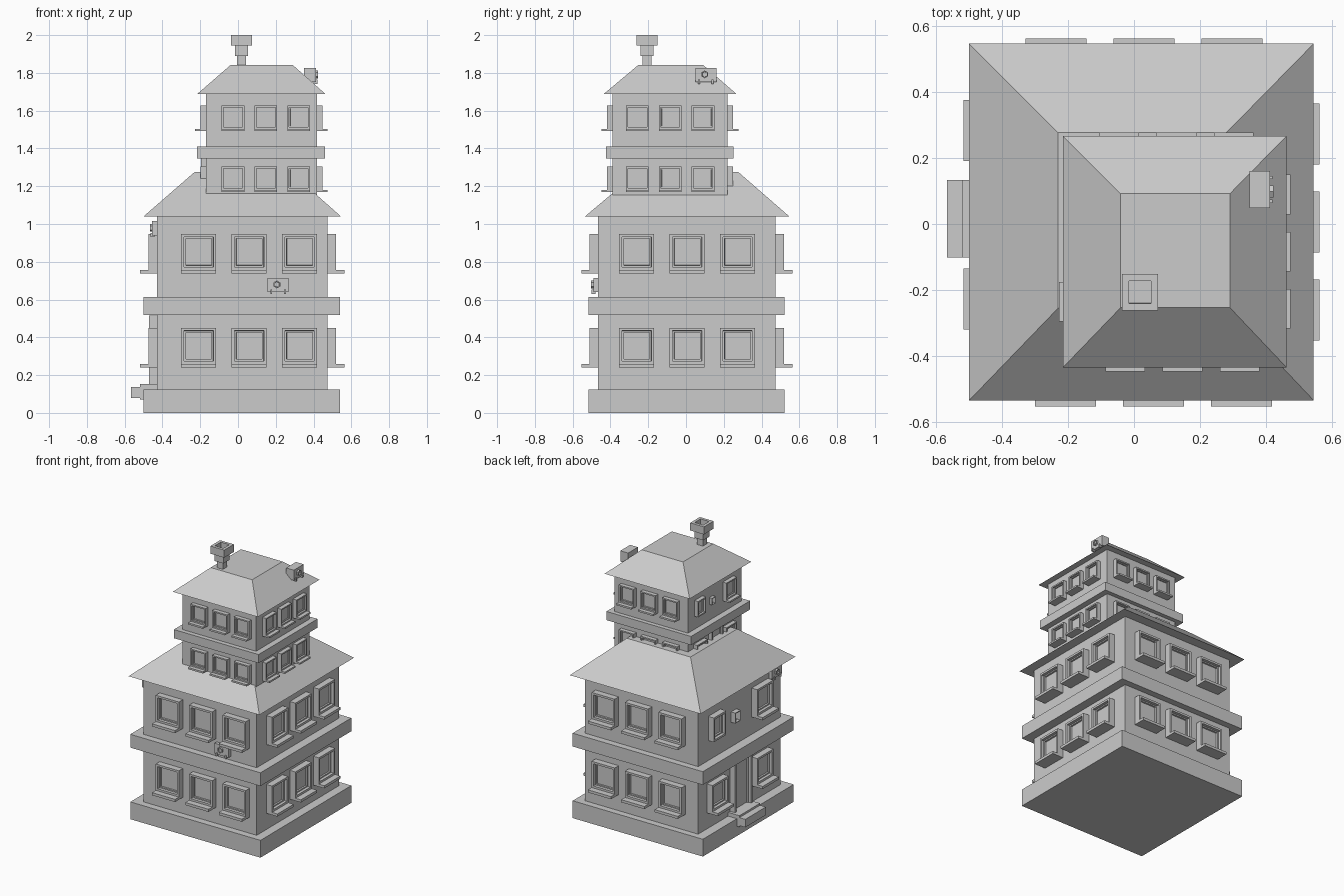
import bpy, bmesh
from math import pi
from mathutils import Matrix, Vector

if "Cube" in bpy.data.objects:
    bpy.data.objects.remove(bpy.data.objects["Cube"])


def finish(bm, name, mat=None):
    if mat is not None:
        bm.transform(mat)
    bmesh.ops.recalc_face_normals(bm, faces=bm.faces)
    me = bpy.data.meshes.new(name)
    bm.to_mesh(me)
    bm.free()
    ob = bpy.data.objects.new(name, me)
    bpy.context.collection.objects.link(ob)
    return ob


def add_box(bm, lo, hi):
    lo, hi = Vector(lo), Vector(hi)
    m = Matrix.Translation((lo + hi) / 2) @ Matrix.Diagonal((*(hi - lo), 1))
    bmesh.ops.create_cube(bm, size=1, matrix=m)


def box(name, lo, hi, mat=None):
    bm = bmesh.new()
    add_box(bm, lo, hi)
    return finish(bm, name, mat)


def recess(bm, direction, steps):
    # inset the face that looks along direction, step by step
    d = Vector(direction)
    bm.normal_update()
    face = max(bm.faces, key=lambda f: (f.normal.dot(d) > 0.9, f.calc_center_median().dot(d)))
    for thick, depth in steps:
        bmesh.ops.inset_region(bm, faces=[face], thickness=thick, depth=depth)


# distance from the axis and turn of each wall (local -y looks outward)
WALLS = {"front": (0.465, 0), "right": (0.475, pi / 2),
         "back": (0.475, pi), "left": (0.43, -pi / 2)}


def on_wall(tier, side, u, z):
    dist, ang = WALLS[side]
    return tier @ Matrix.Rotation(ang, 4, 'Z') @ Matrix.Translation((u, -dist, z))


def window(name, mat, w, h, sill=True, depth=0.045):
    bm = bmesh.new()
    add_box(bm, (-w / 2, -depth, 0), (w / 2, 0.01, h))
    k = w / 0.185 if w < 0.1 else 1
    recess(bm, (0, -1, 0), [(0.021 * k, 0), (0.001, -0.02), (0.012 * k, 0), (0.001, -0.012)])
    finish(bm, name, mat)
    if sill:
        box(name + "_sill", (-w / 2, -0.088, -0.019), (w / 2, 0.01, 0), mat)


def hip_roof(name, tier):
    lo = [(-0.5, -0.535), (0.545, -0.535), (0.545, 0.547), (-0.5, 0.547)]
    hi = [(-0.23, -0.255), (0.28, -0.255), (0.28, 0.277), (-0.23, 0.277)]
    bm = bmesh.new()
    a = [bm.verts.new((x, y, 1.04)) for x, y in lo]
    b = [bm.verts.new((x, y, 1.275)) for x, y in hi]
    bm.faces.new(a)
    bm.faces.new(b)
    for i in range(4):
        j = (i + 1) % 4
        bm.faces.new((a[i], a[j], b[j], b[i]))
    finish(bm, name, tier)


def build_tier(pre, tier):
    # walls, base slab, floor band, roof
    box(pre + "_walls", (-0.43, -0.465, 0.1), (0.475, 0.475, 1.045), tier)
    box(pre + "_base", (-0.5, -0.515, 0), (0.54, 0.522, 0.125), tier)
    box(pre + "_band", (-0.5, -0.515, 0.517), (0.54, 0.522, 0.613), tier)
    hip_roof(pre + "_roof", tier)
    # three windows per storey on three walls
    centres = {"front": 0.059, "right": 0.006, "back": -0.031}
    for side, c in centres.items():
        for k in (-1, 0, 1):
            for z in (0.26, 0.757):
                window(f"{pre}_{side}_window", on_wall(tier, side, c + k * 0.267, z), 0.185, 0.19)
    # entrance side: mixed windows and a door with steps
    for u, z in ((-0.283, 0.26), (0.228, 0.26), (0.228, 0.757)):
        window(pre + "_left_window", on_wall(tier, "left", u, z), 0.185, 0.19)
    window(pre + "_left_plain_window", on_wall(tier, "left", -0.29, 0.757), 0.14, 0.175, False)
    window(pre + "_left_small_window", on_wall(tier, "left", -0.07, 0.79), 0.06, 0.075, False, 0.035)
    window(pre + "_door", on_wall(tier, "left", -0.012, 0.12), 0.2, 0.395, False, 0.04)
    if pre == "lower":
        box("door_step", (-0.567, -0.102, 0.08), (-0.49, 0.133, 0.138), tier)
        box("door_threshold", (-0.52, -0.102, 0.07), (-0.42, 0.133, 0.152), tier)


def fan_unit(name, mat, depth):
    # case, hexagonal fan and two feet; back at local y = 0
    bm = bmesh.new()
    add_box(bm, (-0.056, -depth, 0), (0.056, 0.01, 0.075))
    for x in (-0.036, 0.036):
        add_box(bm, (x - 0.005, -depth - 0.008, -0.01), (x + 0.005, -depth + 0.012, 0.012))
    finish(bm, name + "_case", mat)
    bm = bmesh.new()
    m = Matrix.Translation((-0.006, -depth, 0.04)) @ Matrix.Rotation(pi / 2, 4, 'X')
    bmesh.ops.create_cone(bm, cap_ends=True, segments=6, radius1=0.021, radius2=0.021,
                          depth=0.024, matrix=m)
    recess(bm, (0, -1, 0), [(0.006, 0), (0.001, -0.008)])
    finish(bm, name + "_fan", mat)


# two tiers, the upper one a smaller copy
ground = Matrix.Identity(4)
build_tier("lower", ground)
build_tier("upper", Matrix.Translation((0.109, -0.088, 1.012)) @ Matrix.Scale(0.65, 4))

# fan units
fan_unit("front_unit", on_wall(ground, "front", 0.212, 0.64), 0.026)
fan_unit("left_unit", on_wall(ground, "left", 0.39, 0.94), 0.025)
fan_unit("roof_unit", Matrix.Translation((0.36, 0.105, 1.752)) @ Matrix.Rotation(pi / 2, 4, 'Z'), 0.052)

# stepped chimney with a square flue
cx, cy = 0.018, -0.207
for name, r, z0, z1 in (("chimney_shaft", 0.024, 1.80, 1.895), ("chimney_collar", 0.035, 1.89, 1.947)):
    box(name, (cx - r, cy - r, z0), (cx + r, cy + r, z1))
bm = bmesh.new()
add_box(bm, (cx - 0.055, cy - 0.055, 1.945), (cx + 0.055, cy + 0.055, 2.0))
recess(bm, (0, 0, 1), [(0.03, 0), (0.0005, -0.045)])
finish(bm, "chimney_cap")
